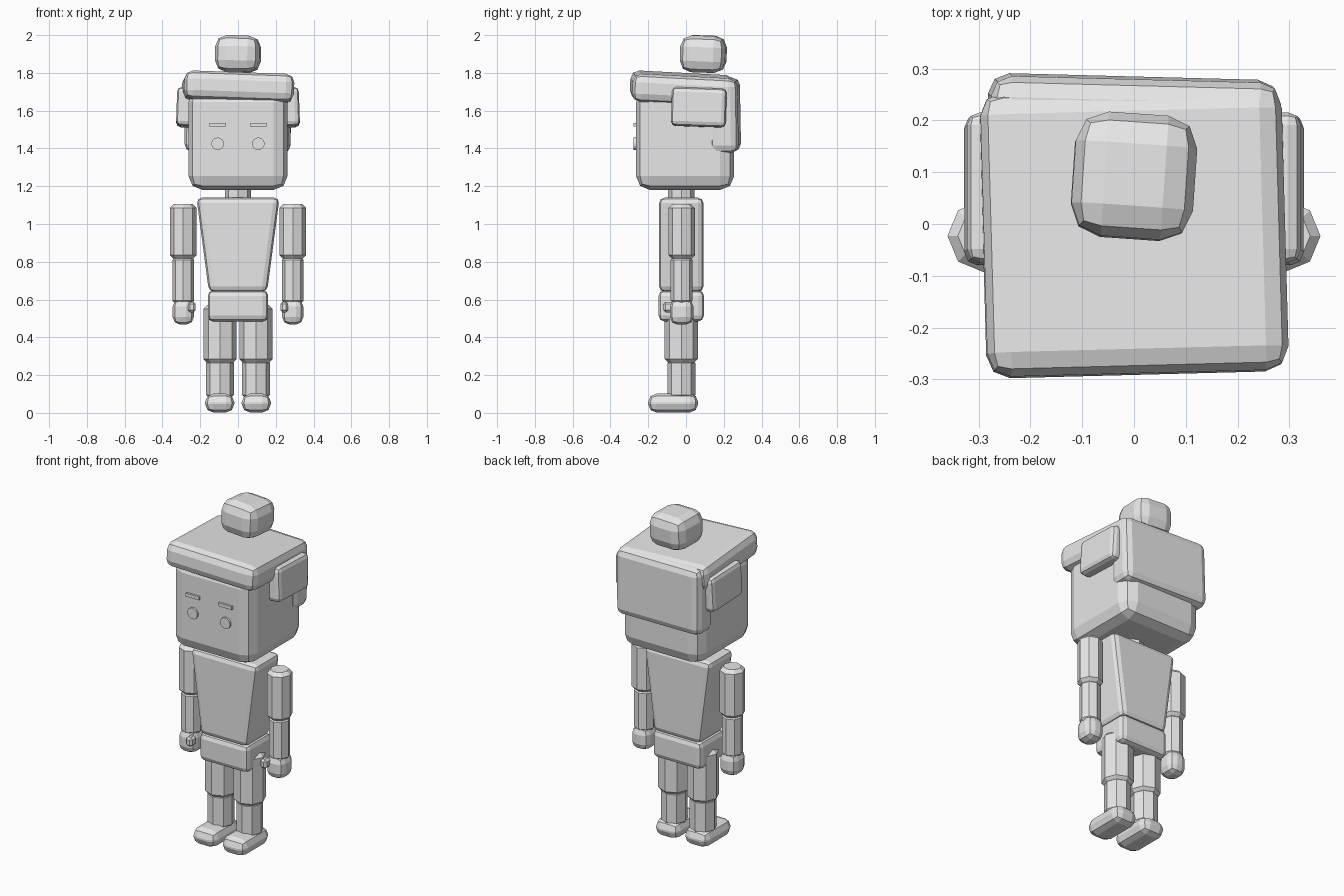
import bpy, bmesh
from math import radians, pi, cos, sin

cube = bpy.data.objects.get("Cube")
if cube:
    bpy.data.objects.remove(cube, do_unlink=True)

# Single plain material
grey = bpy.data.materials.new("plain grey")
grey.use_nodes = True
grey.diffuse_color = (0.8, 0.8, 0.8, 1)
grey.node_tree.nodes["Principled BSDF"].inputs["Base Color"].default_value = (0.8, 0.8, 0.8, 1)


def finish(name, bm, loc, rot=(0, 0, 0), bevel=0, segments=2):
    if bevel:
        bmesh.ops.bevel(bm, geom=bm.edges[:], offset=bevel, segments=segments,
                        profile=0.5, affect='EDGES', clamp_overlap=True)
    bmesh.ops.recalc_face_normals(bm, faces=bm.faces[:])
    mesh = bpy.data.meshes.new(name)
    bm.to_mesh(mesh)
    bm.free()
    mesh.materials.append(grey)
    obj = bpy.data.objects.new(name, mesh)
    obj.location = loc
    obj.rotation_euler = [radians(a) for a in rot]
    bpy.context.collection.objects.link(obj)
    return obj


def box(name, loc, size, bevel=0, segments=2, rot=(0, 0, 0), taper=1):
    """Bevelled box; taper scales the lower end in x."""
    bm = bmesh.new()
    bmesh.ops.create_cube(bm, size=1)
    for v in bm.verts:
        k = taper if v.co.z < 0 else 1
        v.co = (v.co.x * size[0] * k, v.co.y * size[1], v.co.z * size[2])
    return finish(name, bm, loc, rot, bevel, segments)


def limb(name, x, y, z0, z1, radius, chamfer=0.02):
    """Eight-sided rod with chamfered ends."""
    bm = bmesh.new()
    rings = []
    for z, r in ((z0, radius - chamfer), (z0 + chamfer, radius),
                 (z1 - chamfer, radius), (z1, radius - chamfer)):
        rings.append([bm.verts.new((r * cos(i * pi / 4), r * sin(i * pi / 4), z)) for i in range(8)])
    for low, high in zip(rings, rings[1:]):
        for i in range(8):
            j = (i + 1) % 8
            bm.faces.new((low[i], low[j], high[j], high[i]))
    bm.faces.new(rings[0])
    bm.faces.new(rings[-1])
    return finish(name, bm, (x, y, 0))


def disc(name, loc, radius, depth):
    bm = bmesh.new()
    bmesh.ops.create_cone(bm, cap_ends=True, segments=16, radius1=radius, radius2=radius, depth=depth)
    return finish(name, bm, loc, (90, 0, 0))


# Body
box("torso", (0, -0.025, 0.89), (0.44, 0.235, 0.5), 0.03, 2, taper=0.7)
box("pelvis", (0, -0.025, 0.567), (0.32, 0.24, 0.165), 0.03, 2)
limb("neck", 0, -0.025, 1.1, 1.22, 0.07, 0.005)
box("head", (0, -0.005, 1.45), (0.525, 0.52, 0.54), 0.075, 2)

# Hair
box("hair_top", (0, -0.015, 1.717), (0.582, 0.55, 0.15), 0.045, 2, rot=(-3, 2, 1.5))
box("hair_back", (0, 0.207, 1.575), (0.56, 0.15, 0.39), 0.04, 2, rot=(1, 1, -1.5))
box("hair_bun", (0, 0.092, 1.9), (0.235, 0.24, 0.195), 0.06, 2, rot=(-2, 1, -4))

for side, s in (("right", -1), ("left", 1)):
    # Hair side and face
    box(side + "_hair_side", (s * 0.28, 0.068, 1.618), (0.09, 0.29, 0.205), 0.025, 2, rot=(-2, -s * 2, 0))
    disc(side + "_eye", (s * 0.108, -0.27, 1.425), 0.033, 0.014)
    box(side + "_eyebrow", (s * 0.108, -0.27, 1.526), (0.088, 0.014, 0.02))
    # Arm
    limb(side + "_upper_arm", s * 0.29, -0.023, 0.815, 1.105, 0.07)
    limb(side + "_forearm", s * 0.29, -0.023, 0.58, 0.825, 0.058, 0.015)
    box(side + "_hand", (s * 0.29, -0.023, 0.535), (0.112, 0.125, 0.135), 0.04, 2)
    box(side + "_thumb", (s * 0.245, -0.093, 0.56), (0.042, 0.055, 0.055), 0.012, 1)
    # Leg
    limb(side + "_thigh", s * 0.095, -0.025, 0.265, 0.57, 0.088)
    limb(side + "_shin", s * 0.095, -0.025, 0.08, 0.28, 0.074, 0.015)
    box(side + "_foot", (s * 0.097, -0.068, 0.052), (0.155, 0.265, 0.1), 0.045, 2)
